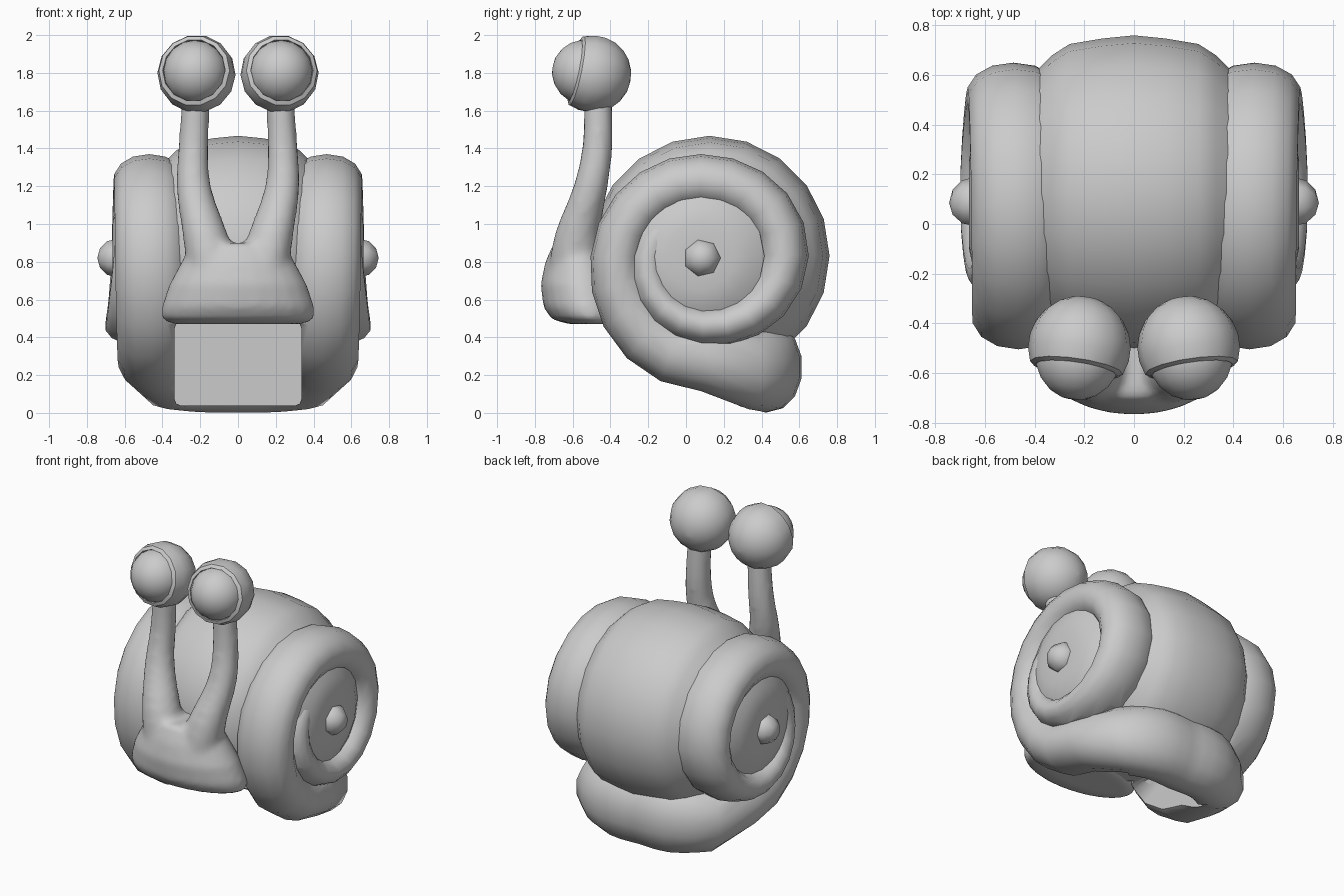
import bpy, bmesh, math
from mathutils import Vector, Matrix

cube = bpy.data.objects.get("Cube")
if cube:
    bpy.data.objects.remove(cube)

grey = bpy.data.materials.new("plain_grey")
grey.use_nodes = True
grey.diffuse_color = (0.6, 0.6, 0.6, 1)
grey.node_tree.nodes["Principled BSDF"].inputs["Base Color"].default_value = grey.diffuse_color


def make(name, bm):
    bmesh.ops.recalc_face_normals(bm, faces=bm.faces)
    mesh = bpy.data.meshes.new(name)
    bm.to_mesh(mesh)
    bm.free()
    mesh.materials.append(grey)
    ob = bpy.data.objects.new(name, mesh)
    bpy.context.collection.objects.link(ob)
    return ob


def finish(ob, angle=40):
    """Apply the modifiers, then smooth with sharp creases."""
    bpy.context.view_layer.update()
    graph = bpy.context.evaluated_depsgraph_get()
    mesh = bpy.data.meshes.new_from_object(ob.evaluated_get(graph))
    ob.modifiers.clear()
    ob.data = mesh
    bpy.ops.object.select_all(action='DESELECT')
    ob.select_set(True)
    bpy.context.view_layer.objects.active = ob
    bpy.ops.object.shade_smooth_by_angle(angle=math.radians(angle))


def mirror(ob):
    ob.modifiers.new("mirror", 'MIRROR').use_clip = True


def carve(ob, cutter):
    mod = ob.modifiers.new("carve", 'BOOLEAN')
    mod.operation, mod.solver, mod.object = 'DIFFERENCE', 'EXACT', cutter
    mod.use_self = True


def loft(bm, rings, cap_start=True):
    rows = [[bm.verts.new(p) for p in ring] for ring in rings]
    n = len(rows[0])
    for a, b in zip(rows, rows[1:]):
        for i in range(n):
            j = (i + 1) % n
            bm.faces.new((a[i], a[j], b[j], b[i]))
    if cap_start:
        bm.faces.new(rows[0])
    bm.faces.new(rows[-1][::-1])


def oval(centre, u, v, n, power=1.0):
    def soft(c):
        return math.copysign(abs(c) ** power, c)
    angles = [2 * math.pi * i / n for i in range(n)]
    return [centre + u * soft(math.cos(a)) + v * soft(math.sin(a)) for a in angles]


def smooth_path(points, steps):
    """Catmull-Rom interpolation of tuples of any length."""
    out = []
    pts = [points[0]] + points + [points[-1]]
    for a, b, c, d in zip(pts, pts[1:], pts[2:], pts[3:]):
        for k in range(steps):
            t = k / steps
            out.append([q + t / 2 * (r - p + t * (2 * p - 5 * q + 4 * r - s + t * (3 * (q - r) + s - p)))
                        for p, q, r, s in zip(a, b, c, d)])
    return out + [list(points[-1])]


X, Y, Z = Vector((1, 0, 0)), Vector((0, 1, 0)), Vector((0, 0, 1))
HUB = Vector((0, 0.08, 0.83))

# Opening under the head, cut through the shell
bm = bmesh.new()
bmesh.ops.create_cube(bm, size=1, matrix=Matrix.Translation((0, -0.28, 0.26)) @ Matrix.Diagonal((0.67, 1.42, 0.44, 1)))
bmesh.ops.bevel(bm, geom=[e for e in bm.edges if abs((e.verts[0].co - e.verts[1].co).y) > 1],
                offset=0.03, segments=2, profile=0.5, affect='EDGES')
opening = make("opening_cutter", bm)
opening.hide_render = True
opening.hide_set(True)

# Barrel of the shell
bm = bmesh.new()
half = [(0, 0.635), (0.13, 0.622), (0.26, 0.6), (0.33, 0.555), (0.385, 0.5), (0.5, 0.4)]
profile = [(-x, r) for x, r in half[:0:-1]] + half
loft(bm, [oval(Vector((x, 0.125, 0.832)), Y * r, Z * r, 20) for x, r in profile])
barrel = make("shell_barrel", bm)
carve(barrel, opening)
finish(barrel)

# Side coils: the lip crosses the back, then each end winds up a spiral
lip = [(0, 0.42, 0.24, 0.238, 0.19), (0.2, 0.42, 0.24, 0.236, 0.19), (0.37, 0.33, 0.23, 0.21, 0.19)]
rings = []   # centre, outward direction, outward size, side size
for x, y, z, ru, rv in smooth_path(lip, 3):
    rings.append((Vector((x, y, z)), -Z, ru, rv))
# x, distance from hub, radial size, side size at each quarter turn
spiral = [(0.45, 0.55, 0.165, 0.19), (0.465, 0.445, 0.14, 0.19), (0.47, 0.4, 0.14, 0.19),
          (0.485, 0.44, 0.13, 0.19), (0.53, 0.37, 0.1, 0.175), (0.54, 0.28, 0.09, 0.12),
          (0.53, 0.2, 0.08, 0.1)]
for k, (x, dist, ru, rv) in enumerate(smooth_path(spiral, 5)):
    a = -math.pi / 2 - k * math.pi / 10
    out = Y * math.cos(a) + Z * math.sin(a)
    rings.append((HUB + X * x + out * dist, out, ru, rv))
bm = bmesh.new()
sections = []
for i, (c, out, ru, rv) in enumerate(rings):
    tangent = (rings[min(i + 1, len(rings) - 1)][0] - rings[max(i - 1, 0)][0]).normalized()
    side = tangent.cross(out).normalized()
    if i == 0:
        side = X.cross(out)
    sections.append(oval(c, out * ru, side * rv, 14, 0.95))
loft(bm, sections, cap_start=False)
coils = make("shell_coils", bm)
mirror(coils)
carve(coils, opening)
finish(coils, 50)

# Raised centre of each coil
bm = bmesh.new()
dome = [(0.4, 0.34), (0.61, 0.335), (0.645, 0.27), (0.665, 0.18), (0.665, 0.08)]
loft(bm, [oval(HUB + X * x, Y * r, Z * r, 16) for x, r in dome])
discs = make("coil_centres", bm)
mirror(discs)
finish(discs)

# Knob in the middle of each coil
bm = bmesh.new()
bmesh.ops.create_uvsphere(bm, u_segments=7, v_segments=6, radius=0.105,
                          matrix=Matrix.Translation((0.64, 0.085, 0.82)) @ Matrix.Rotation(math.pi / 2, 4, 'Y'))
knobs = make("coil_knobs", bm)
mirror(knobs)
finish(knobs, 60)

# Head and eye stalks, blended into one body
bm = bmesh.new()
head = [(0.47, 0.34, -0.62, -0.33), (0.495, 0.405, -0.71, -0.3), (0.56, 0.405, -0.755, -0.3),
        (0.68, 0.365, -0.77, -0.33), (0.8, 0.3, -0.745, -0.38), (0.9, 0.24, -0.7, -0.42)]
loft(bm, [oval(Vector((0, (f + b) / 2, z)), X * w, Y * (b - f) / 2, 24) for z, w, f, b in head])
stalk = [(0.13, -0.59, 0.75, 0.14), (0.175, -0.575, 0.95, 0.12), (0.235, -0.505, 1.2, 0.092),
         (0.235, -0.468, 1.42, 0.08), (0.222, -0.467, 1.68, 0.075)]
for s in (-1, 1):
    loft(bm, [oval(Vector((s * x, y, z)), X * r, Y * r, 14) for x, y, z, r in smooth_path(stalk, 3)])
body = make("head_and_stalks", bm)
body.modifiers.new("blend", 'REMESH').voxel_size = 0.022
relax = body.modifiers.new("relax", 'SMOOTH')
relax.iterations = 4
finish(body, 60)

# Eyes: a hood open to the front with the eyeball set inside
aim = Vector((0.14, -0.97, 0.2)).to_track_quat('Z', 'Y').to_matrix().to_4x4()
place = Matrix.Translation((0.22, -0.497, 1.795)) @ aim
bm = bmesh.new()
hood = []
for k in range(8):
    a = math.radians(178 - 16 * k)
    hood.append((0.207 * math.sin(a), 0.207 * math.cos(a)))
hood += [(0.167, 0.095), (0.155, 0.02)]
loft(bm, [oval(Vector((0, 0, z)), X * r, Y * r, 14) for r, z in hood])
bmesh.ops.transform(bm, matrix=place, verts=bm.verts)
hoods = make("eye_hoods", bm)
mirror(hoods)
finish(hoods, 45)

bm = bmesh.new()
bmesh.ops.create_uvsphere(bm, u_segments=16, v_segments=10, radius=0.17,
                          matrix=place @ Matrix.Translation((0, 0, 0.044)))
eyes = make("eyeballs", bm)
mirror(eyes)
finish(eyes, 60)
